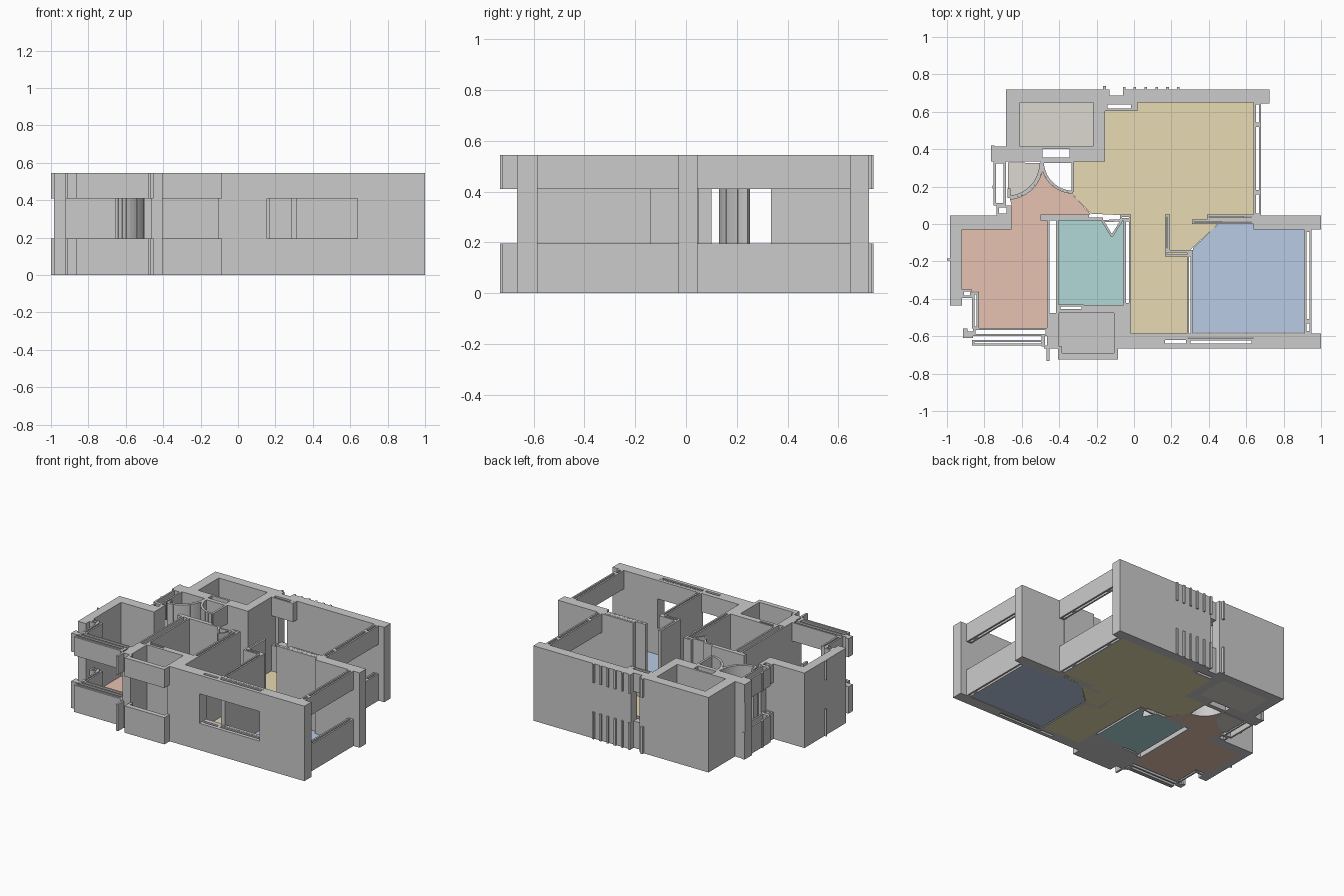
import bpy, bmesh, math

if "Cube" in bpy.data.objects:
    bpy.data.objects.remove(bpy.data.objects["Cube"])

H = 0.545                                  # wall height
FULL = [(0, H)]
BAND = [(0, 0.195), (0.41, H)]             # sill and lintel, open between
T = 0.012                                  # thin skin of hollow walls


def add_prism(bm, pts, z0, z1):
    lo = [bm.verts.new((x, y, z0)) for x, y in pts]
    hi = [bm.verts.new((x, y, z1)) for x, y in pts]
    n = len(pts)
    bm.faces.new(lo[::-1])
    bm.faces.new(hi)
    for i in range(n):
        j = (i + 1) % n
        bm.faces.new((lo[i], lo[j], hi[j], hi[i]))


def finish(name, bm, color=None):
    bmesh.ops.recalc_face_normals(bm, faces=bm.faces)
    me = bpy.data.meshes.new(name)
    bm.to_mesh(me)
    bm.free()
    ob = bpy.data.objects.new(name, me)
    bpy.context.collection.objects.link(ob)
    if color:
        mat = bpy.data.materials.new(name + "_colour")
        mat.diffuse_color = (*color, 1)
        mat.use_nodes = True
        mat.node_tree.nodes["Principled BSDF"].inputs["Base Color"].default_value = mat.diffuse_color
        me.materials.append(mat)
    return ob


def rect(x0, y0, x1, y1):
    return [(x0, y0), (x1, y0), (x1, y1), (x0, y1)]


def walls(name, boxes, levels=FULL):
    """Solid wall boxes given as x0, y0, x1, y1."""
    bm = bmesh.new()
    for b in boxes:
        for z0, z1 in levels:
            add_prism(bm, rect(*b), z0, z1)
    finish(name, bm)


def hollow(name, boxes, levels=FULL):
    """Thin-skinned rectangular rings, open at top and bottom."""
    parts = []
    for x0, y0, x1, y1 in boxes:
        parts += [(x0, y0, x0 + T, y1), (x1 - T, y0, x1, y1),
                  (x0 + T, y0, x1 - T, y0 + T), (x0 + T, y1 - T, x1 - T, y1)]
    walls(name, parts, levels)


def ribbon(name, pts, levels=FULL, t=T):
    """Thin upright strip following a path."""
    bm = bmesh.new()
    for (ax, ay), (bx, by) in zip(pts, pts[1:]):
        d = math.hypot(bx - ax, by - ay)
        nx, ny = -(by - ay) / d * t / 2, (bx - ax) / d * t / 2
        quad = [(ax - nx, ay - ny), (bx - nx, by - ny), (bx + nx, by + ny), (ax + nx, ay + ny)]
        for z0, z1 in levels:
            add_prism(bm, quad, z0, z1)
    finish(name, bm)


def arc(cx, cy, r, a0, a1, n=9):
    return [(cx + r * math.cos(math.radians(a0 + (a1 - a0) * i / n)),
             cy + r * math.sin(math.radians(a0 + (a1 - a0) * i / n))) for i in range(n + 1)]


def floor(name, pts, color):
    bm = bmesh.new()
    add_prism(bm, pts, 0, 0.008)
    finish(name, bm, color)


# Outer solid walls
walls("back_wall", [(-.685, .65, -.13, .72), (-.06, .65, .725, .72)])
walls("back_wall_corner", [(.64, .645, .725, .65)])
walls("store_walls", [(-.685, .335, -.61, .65), (-.22, .335, -.155, .65),
                      (-.61, .40, -.22, .415), (-.61, .335, -.49, .40), (-.345, .335, -.22, .40),
                      (-.49, .335, -.345, .355), (-.765, .335, -.685, .415)])
walls("right_middle_wall", [(.64, -.03, 1.0, .045)])
walls("front_wall", [(-.016, -.665, .155, -.585), (.64, -.665, 1.0, -.585)])
walls("left_wall", [(-.985, -.435, -.92, .045), (-.92, -.03, -.66, .045)])
walls("left_wall_fin", [(-1.0, -.195, -.985, -.185)], BAND)

# Back window: sill and lintel with outside fins
walls("back_window", [(-.13, .65, -.06, .687)], BAND)
hollow("back_window_lining", [(-.155, .605, -.005, .65), (-.005, .605, .02, .65)], BAND)
walls("back_fins", [(-.165, .72, -.15, .737)] +
      [(-.06 + .058 * i, .72, -.046 + .058 * i, .732) for i in range(6)], BAND)

# Right windows, split by mullion lines
hollow("living_window", [(.64, .53, .68, .65), (.64, .17, .68, .53), (.64, .045, .68, .17)], BAND)
hollow("bedroom_window", [(.91, -.52, .95, -.03), (.91, -.585, .95, -.52)], BAND)

# Front windows
hollow("front_window", [(.155, -.65, .29, -.607), (.29, -.65, .64, -.61)], BAND)
walls("front_window_ledges", [(.155, -.665, .64, -.65), (.155, -.607, .64, -.585)], BAND)

# Left room corner window
hollow("left_room_window", [(-.86, -.60, -.46, -.555), (-.865, -.65, -.485, -.62),
                            (-.865, -.56, -.83, -.365), (-.92, -.395, -.865, -.35)], BAND)
walls("left_room_window_posts", [(-.915, -.61, -.86, -.575), (-.915, -.575, -.89, -.56),
                                 (-.495, -.655, -.475, -.60)], BAND)

# Entry window on the left
hollow("entry_window", [(-.75, .10, -.685, .335), (-.735, .045, -.67, .10)], BAND)
walls("entry_window_fins", [(-.765, .36, -.745, .42), (-.757, .19, -.75, .205)], BAND)
walls("entry_stub", [(-.675, -.03, -.655, .10), (-.675, .14, -.66, .19)])

# Bath and balcony walls
hollow("bath_left_wall", [(-.465, -.60, -.405, .03)])
walls("bath_top_wall", [(-.50, .02, -.24, .05), (-.24, .02, -.165, .035)])
ribbon("bath_door_notch", [(-.17, .02), (-.118, -.065), (-.065, .02), (-.17, .015)])
hollow("bath_right_wall", [(-.055, -.435, -.016, .025), (-.075, .02, -.016, .05)])
hollow("bath_front_wall", [(-.405, -.475, -.27, -.43)])
walls("bath_front_wall_solid", [(-.27, -.475, -.016, -.432), (-.405, -.475, -.27, -.455)])
walls("balcony_sides", [(-.465, -.665, -.40, -.475), (-.107, -.665, -.016, -.475)])
walls("balcony_rail", [(-.405, -.725, -.085, -.69), (-.405, -.69, -.385, -.655),
                       (-.107, -.69, -.085, -.655)], BAND)
walls("corner_fin", [(-.48, -.665, -.465, -.65), (-.468, -.732, -.453, -.665)], BAND)

# Bedroom partition
hollow("bedroom_partition", [(.283, -.60, .315, -.15), (.165, -.175, .315, -.14),
                             (.165, -.14, .192, .05)])
hollow("bedroom_top_wall", [(.31, 0, .64, .025), (.39, .025, .64, .052)])

# Entry doors with curved swings
ribbon("left_door_swing", arc(-.68, .325, .185, -85, -25), FULL, .022)
ribbon("left_door_swing_end", arc(-.68, .325, .185, -25, 0, 4), BAND, .022)
ribbon("right_door_swing", arc(-.325, .335, .165, 180, 270), BAND, .016)
walls("right_door_leaf", [(-.335, .17, -.32, .335), (-.50, .325, -.335, .345)], BAND)

# Coloured floors
TAUPE = (.72, .69, .63)
floor("living_floor", [(-.32, .335), (-.155, .335), (-.155, .605), (.02, .605), (.02, .65),
                       (.64, .65), (.64, .05), (.46, .01), (.30, -.14), (.283, -.18),
                       (.283, -.585), (-.016, -.585), (-.016, .045), (-.23, .055),
                       (-.335, .165)], (.80, .70, .44))
floor("bedroom_floor", [(.315, -.58), (.91, -.58), (.91, -.03), (.64, -.03), (.64, .01),
                        (.46, .01), (.315, -.13)], (.48, .60, .78))
floor("left_room_floor", [(-.92, -.03), (-.92, -.36), (-.835, -.36), (-.835, -.555),
                          (-.465, -.555), (-.465, .04), (-.23, .05), (-.335, .165)]
      + arc(-.325, .335, .165, 270, 188, 6) + arc(-.68, .325, .185, -5, -85, 6)
      + [(-.655, .10), (-.66, -.03)], (.80, .54, .44))
floor("bath_floor", [(-.405, -.432), (-.05, -.432), (-.05, .02), (-.065, .02), (-.118, -.065),
                     (-.17, .02), (-.405, .02)], (.44, .69, .69))
floor("balcony_floor", rect(-.40, -.69, -.107, -.475), (.52, .52, .52))
floor("store_floor", rect(-.61, .415, -.22, .655), TAUPE)
floor("entry_floor", [(-.675, .33)] + arc(-.68, .325, .185, 0, -88, 8), TAUPE)
